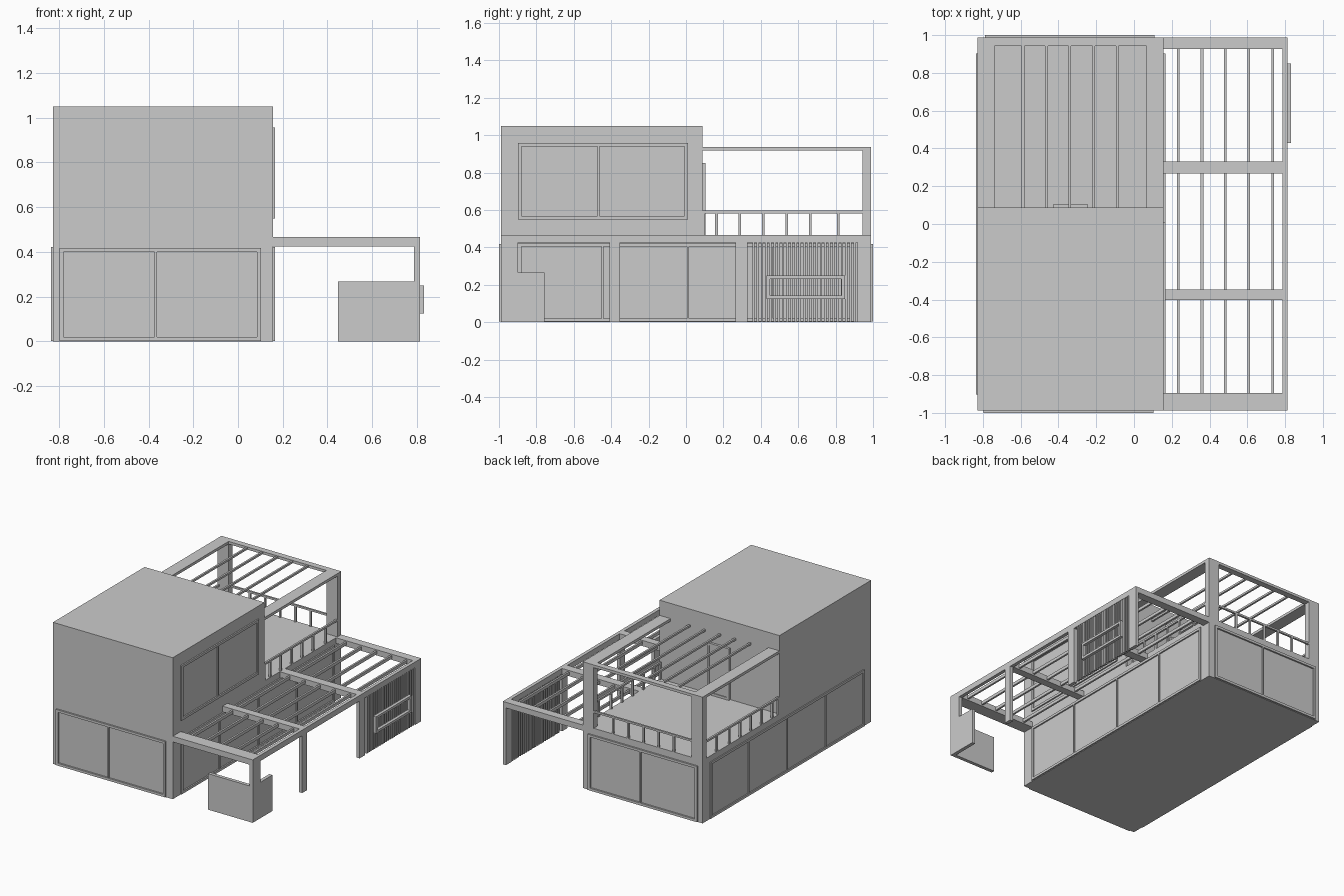
import bpy, bmesh
from mathutils import Vector, Matrix

if "Cube" in bpy.data.objects:
    bpy.data.objects.remove(bpy.data.objects["Cube"])


def boxes(name, items):
    """One object made of axis-aligned boxes (x0, x1, y0, y1, z0, z1)."""
    bm = bmesh.new()
    for x0, x1, y0, y1, z0, z1 in items:
        centre = Vector((x0 + x1, y0 + y1, z0 + z1)) / 2
        size = Matrix.Diagonal((x1 - x0, y1 - y0, z1 - z0, 1))
        bmesh.ops.create_cube(bm, size=1, matrix=Matrix.Translation(centre) @ size)
    mesh = bpy.data.meshes.new(name)
    bm.to_mesh(mesh)
    bm.free()
    obj = bpy.data.objects.new(name, mesh)
    bpy.context.collection.objects.link(obj)
    return obj


def window(name, axis, wall, out, a0, a1, z0, z1, splits, sill=0.018):
    """Raised frame with mullions on a wall; axis is the wall's normal."""
    t = 0.018
    flat = [(a0, a0 + t, z0, z1), (a1 - t, a1, z0, z1),
            (a0 + t, a1 - t, z1 - t, z1), (a0 + t, a1 - t, z0, z0 + sill)]
    flat += [(s - 0.005, s + 0.005, z0 + sill, z1 - t) for s in splits]
    n0, n1 = sorted((wall, wall + out))
    if axis == 'x':
        boxes(name, [(n0, n1, a, b, c, d) for a, b, c, d in flat])
    else:
        boxes(name, [(a, b, n0, n1, c, d) for a, b, c, d in flat])


L, R, F, B = -0.828, 0.156, -0.988, 0.988   # building footprint
DECK, ROOF, MID = 0.467, 1.05, 0.087        # terrace level, roof, upper back wall

# Main volumes
boxes("ground_floor", [(L, R, F, B, 0, DECK)])
boxes("upper_floor", [(L, R, F, MID, DECK, ROOF)])

# Windows on all sides
window("front_window", 'y', F, -0.012, -0.797, 0.102, 0.003, 0.417, [-0.368])
window("back_window", 'y', B, 0.012, -0.79, 0.108, 0.003, 0.417, [-0.322])
window("left_window", 'x', L, -0.008, -0.903, 0.903, 0.003, 0.422, [-0.452, 0.0, 0.452])
window("right_window", 'x', R, 0.01, -0.897, 0.903, 0.003, 0.422, [-0.447, 0.01, 0.46])
window("upper_window", 'x', R, 0.01, -0.897, 0.01, 0.55, 0.957, [-0.467])

# Terrace door
boxes("terrace_door", [(-0.42, -0.25, MID, MID + 0.012, DECK, 0.845)])
window("terrace_door_frame", 'y', MID, 0.018, -0.425, -0.245, DECK, 0.85, [])

# Terrace posts and roof frame
P, D = 0.09, 0.045
Z0, Z1 = 0.917, 0.937
boxes("terrace_posts", [(L, L + P, B - D, B, DECK, Z0), (R - P, R, B - D, B, DECK, Z0)])
boxes("terrace_roof_frame", [(L, L + P, MID, B, Z0, Z1), (R - P, R, MID, B, Z0, Z1),
                             (L + P, R - P, B - D, B, Z0, Z1)])
terrace_x = [-0.588, -0.463, -0.34, -0.214, -0.089]
boxes("terrace_roof_slats", [(x - 0.007, x + 0.007, MID, B - D, Z0 + 0.002, Z1 - 0.003)
                             for x in terrace_x])

# Terrace railing: left, right and back
rail = []
for x in (L, R - 0.014):
    rail.append((x, x + 0.014, MID, B - D, 0.582, 0.596))
    for y in (0.094, 0.163, 0.288, 0.413, 0.538, 0.665, 0.815):
        rail.append((x, x + 0.014, y - 0.007, y + 0.007, DECK, 0.582))
rail.append((L + P, R - P, B - 0.014, B, 0.582, 0.596))
for x in terrace_x:
    rail.append((x - 0.007, x + 0.007, B - 0.014, B, DECK, 0.582))
boxes("terrace_railing", rail)

# Side pergola beams and slats
E0, E1 = 0.787, 0.813
H0 = 0.425
beams = [(E0, E1, F, B, H0, DECK)]
for y0, y1 in ((F, -0.895), (-0.403, -0.346), (0.267, 0.33), (0.927, B)):
    beams.append((R, E0, y0, y1, H0, DECK))
boxes("pergola_beams", beams)
boxes("pergola_slats", [(x - 0.007, x + 0.007, F + 0.09, 0.927, 0.435, 0.458)
                        for x in (0.235, 0.36, 0.484, 0.608, 0.734)])

# Pergola posts
boxes("pergola_posts", [(E0, E1, y0, y1, 0, H0) for y0, y1 in
                        ((F, -0.897), (-0.408, -0.352), (0.265, 0.328), (0.918, B))])

# Low corner wall
boxes("low_corner_wall", [(0.446, E0, F, F + 0.026, 0, 0.267),
                          (E0, E1, -0.897, -0.757, 0, 0.267)])

# Vertical slat screen with a blank sign frame
count = 25
step = (0.918 - 0.355) / count
boxes("slat_screen", [(E0 + 0.003, E1 - 0.003, 0.355 + i * step, 0.355 + (i + 0.55) * step, 0, H0)
                      for i in range(count)])
window("blank_sign_frame", 'x', E1 - 0.003, 0.022, 0.43, 0.85, 0.125, 0.25, [])
